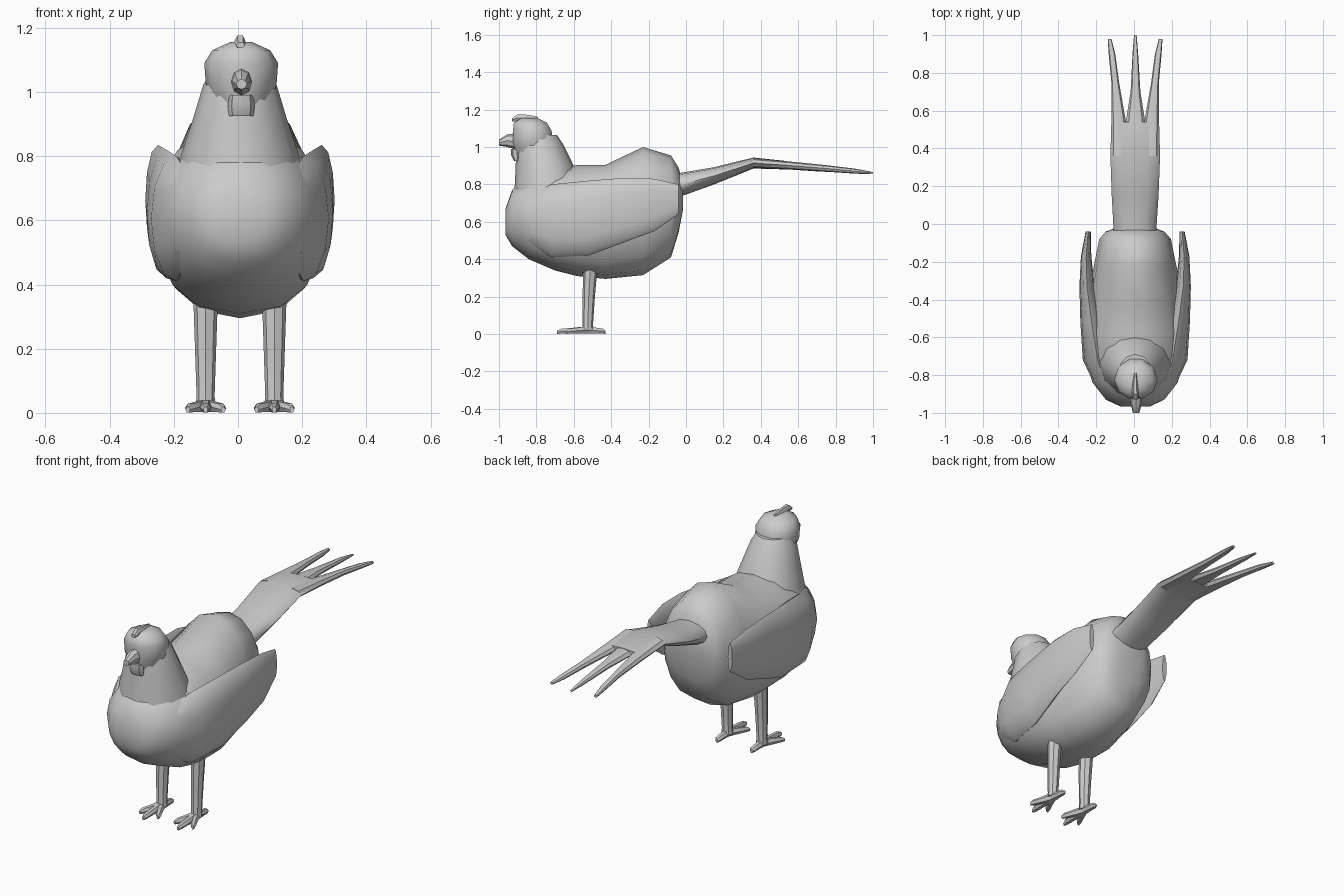
import bpy, bmesh, math

CX = 0.006  # the bird sits slightly right of the origin


def loft(name, rings, axis='Y', sides=12, angle=35, belly=1.0):
    """Skin elliptical rings (position, a_min, a_max, b_min, b_max).
    axis Y: a = x range, b = z range; axis Z: a = x range, b = y range.
    belly < 1 makes the lower half of each ring fuller."""
    bm = bmesh.new()
    loops = []
    for p, a0, a1, b0, b1 in rings:
        loop = []
        for i in range(sides):
            t = 2 * math.pi * i / sides
            c, s = math.cos(t), math.sin(t)
            if s < -0.01:
                c = math.copysign(abs(c) ** belly, c) if abs(c) > 0.01 else 0
            a = (a0 + a1) / 2 + (a1 - a0) / 2 * c
            b = (b0 + b1) / 2 + (b1 - b0) / 2 * s
            loop.append(bm.verts.new((a, p, b) if axis == 'Y' else (a, b, p)))
        loops.append(loop)
    for l0, l1 in zip(loops, loops[1:]):
        for i in range(sides):
            j = (i + 1) % sides
            bm.faces.new((l0[i], l0[j], l1[j], l1[i]))
    bm.faces.new(loops[0])
    bm.faces.new(loops[-1])
    bmesh.ops.recalc_face_normals(bm, faces=bm.faces)
    mesh = bpy.data.meshes.new(name)
    bm.to_mesh(mesh)
    bm.free()
    ob = bpy.data.objects.new(name, mesh)
    bpy.context.collection.objects.link(ob)
    bpy.ops.object.select_all(action='DESELECT')
    ob.select_set(True)
    bpy.context.view_layer.objects.active = ob
    bpy.ops.object.shade_smooth_by_angle(angle=math.radians(angle))
    return ob


def mid(w, c=CX):
    return c - w, c + w


def sided(s, x0, x1):
    return tuple(sorted((CX + s * x0, CX + s * x1)))


# Plump body, chest to rump
loft("body", [(y, *mid(w), z0, z1) for y, w, z0, z1 in [
    (-0.965, 0.08, 0.53, 0.67), (-0.93, 0.155, 0.47, 0.77),
    (-0.84, 0.225, 0.40, 0.84), (-0.70, 0.27, 0.34, 0.88),
    (-0.58, 0.275, 0.31, 0.905), (-0.43, 0.26, 0.295, 0.905),
    (-0.23, 0.22, 0.315, 1.0), (-0.08, 0.19, 0.41, 0.955),
    (-0.04, 0.155, 0.54, 0.89), (-0.015, 0.09, 0.67, 0.80)]],
    sides=16, angle=50, belly=0.8)

# Neck tapering up from the shoulders
loft("neck", [(z, *mid(w), y0, y1) for z, w, y0, y1 in [
    (0.70, 0.20, -0.93, -0.50), (0.80, 0.185, -0.915, -0.56),
    (0.92, 0.145, -0.91, -0.61), (1.02, 0.115, -0.90, -0.66),
    (1.065, 0.09, -0.89, -0.69)]], axis='Z', angle=50)

# Head, comb, beak, wattle
loft("head", [(z, *mid(w, 0.01), y0, y1) for z, w, y0, y1 in [
    (0.96, 0.085, -0.91, -0.72), (1.02, 0.11, -0.93, -0.70),
    (1.09, 0.115, -0.93, -0.715), (1.13, 0.09, -0.925, -0.74),
    (1.155, 0.035, -0.88, -0.79)]], axis='Z', sides=10, angle=50)
loft("comb", [(-0.93, -0.006, 0.022, 1.135, 1.155), (-0.90, -0.012, 0.024, 1.135, 1.178),
              (-0.84, -0.008, 0.02, 1.13, 1.175), (-0.79, 0.0, 0.014, 1.145, 1.162)], sides=6)
loft("beak", [(-0.90, -0.024, 0.046, 0.985, 1.075), (-0.955, -0.018, 0.04, 1.0, 1.068),
              (-1.0, -0.006, 0.028, 1.008, 1.04)], sides=8)
loft("wattle", [(0.925, -0.028, 0.048, -0.92, -0.88), (0.955, -0.032, 0.052, -0.935, -0.87),
                (0.99, -0.028, 0.048, -0.935, -0.87)], axis='Z', sides=8)

# Tail base, then three pointed feather groups
loft("tail_base", [(-0.10, -0.10, 0.11, 0.705, 0.86), (-0.03, -0.108, 0.118, 0.735, 0.862),
                   (0.15, -0.118, 0.13, 0.80, 0.892), (0.36, -0.125, 0.138, 0.885, 0.944),
                   (0.54, -0.12, 0.133, 0.88, 0.925)], angle=50)
for s, name in ((-1, "tail_feather_left"), (1, "tail_feather_right")):
    loft(name, [(0.36, *sided(s, 0.03, 0.128), 0.89, 0.94),
                (0.55, *sided(s, 0.05, 0.126), 0.88, 0.923),
                (0.75, *sided(s, 0.085, 0.126), 0.868, 0.903),
                (0.90, *sided(s, 0.105, 0.14), 0.858, 0.885),
                (0.98, *sided(s, 0.125, 0.145), 0.855, 0.87)], sides=8)
loft("tail_feather_middle", [(0.36, -0.05, 0.065, 0.89, 0.94), (0.55, -0.042, 0.058, 0.88, 0.923),
                             (0.70, -0.018, 0.034, 0.87, 0.908), (0.90, -0.008, 0.022, 0.86, 0.885),
                             (1.0, 0.0, 0.014, 0.858, 0.866)], sides=8)

for s, side in ((-1, "left"), (1, "right")):
    # Wing bulging out of the flank, its rear tip standing clear
    loft("wing_" + side, [(y, *sided(s, x0, x1), z0, z1) for y, x0, x1, z0, z1 in [
        (-0.84, 0.10, 0.22, 0.48, 0.74), (-0.72, 0.12, 0.277, 0.41, 0.80),
        (-0.52, 0.17, 0.29, 0.42, 0.82), (-0.33, 0.215, 0.295, 0.49, 0.835),
        (-0.17, 0.232, 0.287, 0.55, 0.83), (-0.04, 0.235, 0.262, 0.64, 0.80)]],
        sides=12, angle=50)

    # Leg
    loft("leg_" + side, [(z, *sided(s, 0.107 - r, 0.107 + r), y - r, y + r) for z, r, y in [
        (0.02, 0.032, -0.525), (0.05, 0.028, -0.525), (0.20, 0.033, -0.52),
        (0.38, 0.039, -0.51)]], axis='Z', sides=8)

    # Toes: three forward, one back
    for n, (dx, tip) in enumerate([(-0.055, -0.64), (0.0, -0.69), (0.055, -0.64), (0.0, -0.43)]):
        rings = []
        for t, w, h in [(0, 0.024, 0.045), (0.5, 0.018, 0.036), (0.85, 0.017, 0.031), (1, 0.007, 0.02)]:
            x = 0.107 + dx * t
            rings.append((-0.525 + (tip + 0.525) * t, *sided(s, x - w, x + w), 0.0, h))
        loft(f"toe_{side}_{n + 1}", rings, sides=6)
